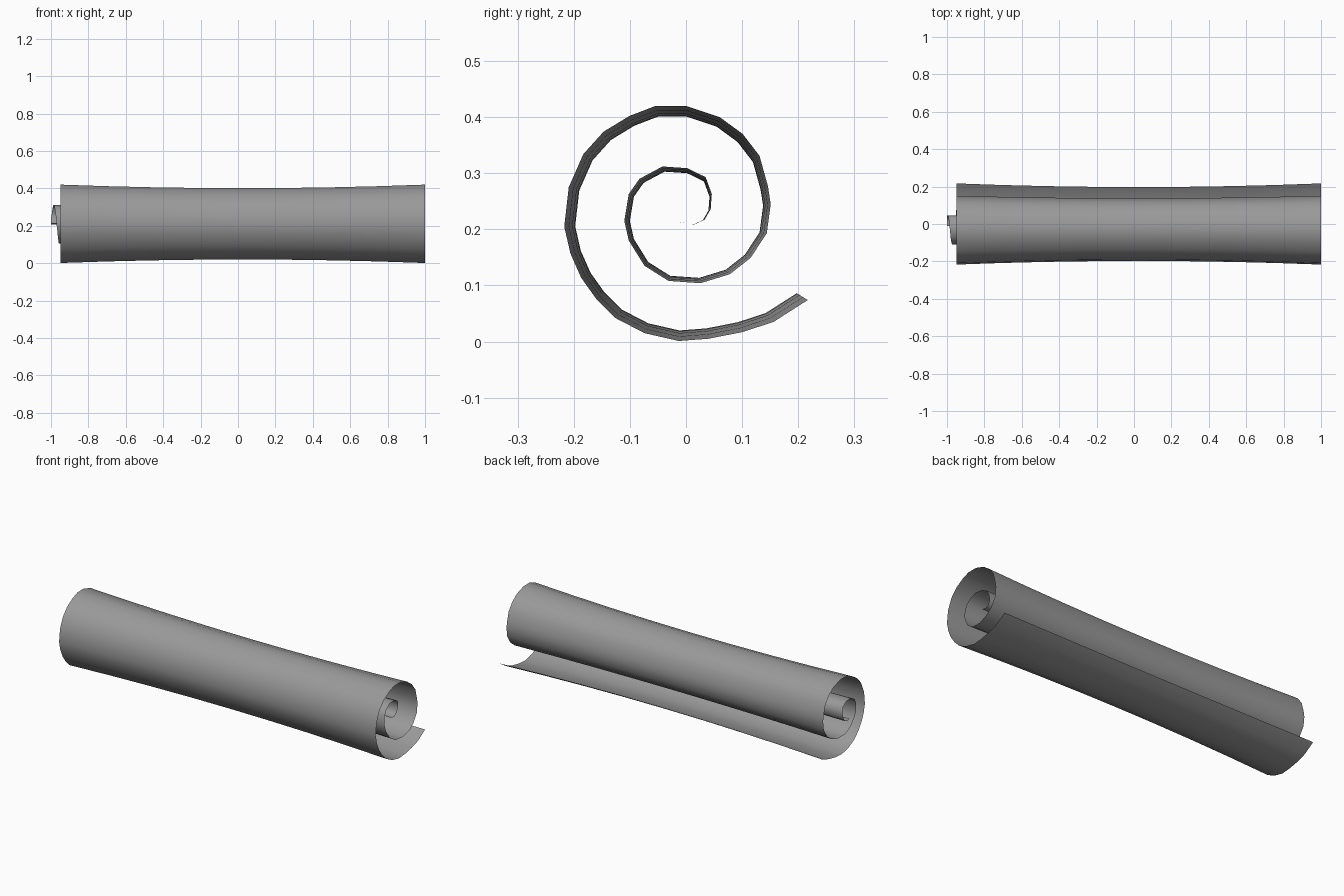
import bpy
import bmesh

if "Cube" in bpy.data.objects:
    bpy.data.objects.remove(bpy.data.objects["Cube"])

# Spiral profile (y, z) at the flared ends, from the inner curl to the loose edge
PROFILE = [
    (-.011, .213), (.013, .208), (.033, .217), (.044, .236), (.046, .263),
    (.035, .293), (.002, .309), (-.042, .312), (-.083, .290), (-.102, .263),
    (-.110, .215), (-.102, .180), (-.074, .135), (-.031, .108), (.026, .104),
    (.078, .120), (.115, .149), (.144, .193), (.151, .245), (.146, .277),
    (.131, .331), (.101, .370), (.060, .400), (.000, .420), (-.054, .420),
    (-.101, .402), (-.147, .374), (-.183, .334), (-.209, .275), (-.217, .205),
    (-.206, .157), (-.187, .114), (-.160, .076), (-.126, .042), (-.074, .015),
    (-.013, .001), (.040, .005), (.101, .017), (.156, .035), (.217, .074),
]
AXIS_Z = .21      # height of the roll axis
LENGTH = 1.95
WAIST = .91       # scale of the spiral halfway along the roll
STEPS = 8

# Rolled sheet: inner turns slide out to the left, the middle is pinched
bm = bmesh.new()
rows = []
for i, (y, z) in enumerate(PROFILE):
    slide = .05 * min(max((i - 3) / 12, 0), 1)
    row = []
    for k in range(STEPS + 1):
        t = k / STEPS
        s = WAIST + (1 - WAIST) * (2 * t - 1) ** 2
        row.append(bm.verts.new((-1 + slide + LENGTH * t, y * s, AXIS_Z + (z - AXIS_Z) * s)))
    rows.append(row)
for a, b in zip(rows, rows[1:]):
    for k in range(STEPS):
        bm.faces.new((a[k], a[k + 1], b[k + 1], b[k]))
bm.normal_update()
if rows[23][STEPS // 2].normal.z < 0:
    bmesh.ops.reverse_faces(bm, faces=bm.faces[:])
for f in bm.faces:
    f.smooth = True

mesh = bpy.data.meshes.new("rolled_scroll")
bm.to_mesh(mesh)
bm.free()
obj = bpy.data.objects.new("rolled_scroll", mesh)
bpy.context.collection.objects.link(obj)

# Dark grey sheet
mat = bpy.data.materials.new("dark_grey")
mat.diffuse_color = (.32, .32, .32, 1)
mat.use_nodes = True
mat.node_tree.nodes["Principled BSDF"].inputs["Base Color"].default_value = mat.diffuse_color
mesh.materials.append(mat)
